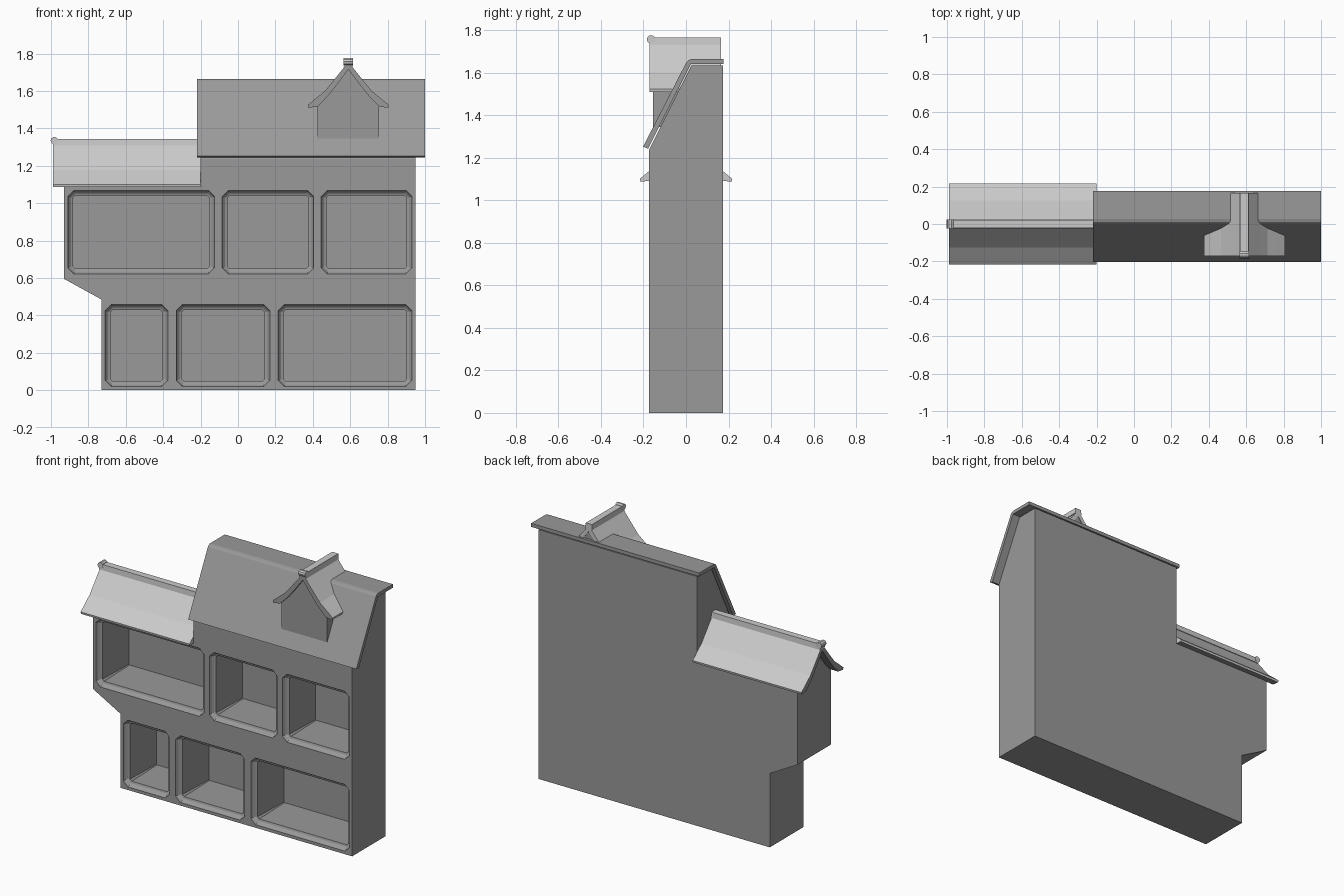
import bpy, bmesh
from math import cos, sin, pi

if "Cube" in bpy.data.objects:
    bpy.data.objects.remove(bpy.data.objects["Cube"])


def material(name, v):
    m = bpy.data.materials.new(name)
    m.diffuse_color = (v, v, v, 1)
    m.use_nodes = True
    m.node_tree.nodes["Principled BSDF"].inputs["Base Color"].default_value = m.diffuse_color
    return m


DARK = material("dark_grey", .32)
LIGHT = material("light_grey", .8)


def finish(bm, name, mats=(DARK,)):
    bmesh.ops.recalc_face_normals(bm, faces=bm.faces)
    me = bpy.data.meshes.new(name)
    bm.to_mesh(me)
    bm.free()
    for m in mats:
        me.materials.append(m)
    ob = bpy.data.objects.new(name, me)
    bpy.context.collection.objects.link(ob)
    return ob


def loft(bm, rings):
    """Closed skin through a list of equal-length rings of points."""
    vs = [[bm.verts.new(p) for p in r] for r in rings]
    n = len(vs[0])
    for a, b in zip(vs, vs[1:]):
        for i in range(n):
            j = (i + 1) % n
            bm.faces.new((a[i], a[j], b[j], b[i]))
    bm.faces.new(vs[0])
    bm.faces.new(vs[-1])


def prism(name, pts, a, b, axis, mats=(DARK,)):
    """Extrude a (horizontal, z) profile from a to b along x or y."""
    at = (lambda h, z, t: (t, h, z)) if axis == 'x' else (lambda h, z, t: (h, t, z))
    bm = bmesh.new()
    loft(bm, [[at(h, z, t) for h, z in pts] for t in (a, b)])
    return finish(bm, name, mats)


def mirrored(half, c, z0):
    """Half profile from apex outward -> full line left to right."""
    left = [(c - h, z0 + z) for h, z in reversed(half)]
    return left + [(c + h, z0 + z) for h, z in half[1:]]


# Flared gable section: outer skin and underside, height above eave
OUTER = [(0, .245), (.08, .145), (.125, .09), (.174, .05), (.217, .014)]
UNDER = [(0, .205), (.065, .118), (.11, .062), (.165, .006), (.214, 0)]


def gable(name, c, z0, a, b, axis, wall_a, wall_b, wall_half, wall_z):
    roof = prism(name + "_roof", mirrored(OUTER, c, z0) + mirrored(UNDER, c, z0)[::-1],
                 a, b, axis, (LIGHT, DARK))
    # underside and outer end are dark, like the walls
    n = len(roof.data.polygons) - 2
    for i in [*range(9, n - 1), n]:
        roof.data.polygons[i].material_index = 1
    # wall filling the gable
    top = mirrored(UNDER[:4], c, z0 + .004)
    top = [(max(c - wall_half, min(c + wall_half, h)), z) for h, z in top]
    prism(name + "_gable_wall", top + [(c + wall_half, wall_z), (c - wall_half, wall_z)],
          wall_a, wall_b, axis)
    # ridge cap with rounded end stop
    zr = z0 + .22
    prism(name + "_ridge_cap", [(c - .025, zr), (c + .025, zr), (c + .022, zr + .036),
                                (c - .022, zr + .036)], a, b, axis, (LIGHT,))
    other = 'y' if axis == 'x' else 'x'
    knob = [(a + .008 + .02 * cos(i * pi / 5), z0 + .247 + .02 * sin(i * pi / 5))
            for i in range(10)]
    prism(name + "_ridge_stop", knob, c - .025, c + .025, other, (LIGHT,))


D = .174  # half depth of the house

# Main body with overhanging upper storey
body = prism("house_body", [(-.73, 0), (.95, 0), (.95, 1.09), (-.93, 1.09),
                            (-.93, .595), (-.73, .485)], -D, D, 'y')

# Six rooms: bevelled openings narrowing into deep boxes
ROOMS = [(x0, x1, .622, 1.068) for x0, x1 in ((-.91, -.125), (-.085, .405), (.445, .93))]
ROOMS += [(x0, x1, .02, .457) for x0, x1 in ((-.71, -.375), (-.33, .17), (.215, .93))]


def room_ring(x0, x1, z0, z1, y, inset, c):
    x0, x1, z0, z1 = x0 + inset, x1 - inset, z0 + inset, z1 - inset
    return [(x, y, z) for x, z in (
        (x0 + c, z0), (x1 - c, z0), (x1, z0 + c), (x1, z1 - c),
        (x1 - c, z1), (x0 + c, z1), (x0, z1 - c), (x0, z0 + c))]


bm = bmesh.new()
for r in ROOMS:
    loft(bm, [room_ring(*r, y, i, c) for y, i, c in (
        (-D - .05, 0, .032), (-D + .004, 0, .032), (-D + .016, .006, .028),
        (-D + .026, .016, .022), (-D + .03, .028, .012), (.13, .028, .004))])
cutter = finish(bm, "room_cutter")
cutter.hide_render = True
mod = body.modifiers.new("rooms", 'BOOLEAN')
mod.operation = 'DIFFERENCE'
mod.solver = 'EXACT'
mod.object = cutter
bpy.context.view_layer.objects.active = body
bpy.ops.object.modifier_apply(modifier=mod.name)
bpy.data.objects.remove(cutter)

# Attic storey and its half-mansard roof sheet
prism("attic_walls", [(-D, 1.09), (D, 1.09), (D, 1.635), (.026, 1.635), (-D, 1.237)],
      -.2, .95, 'x')
prism("main_roof", [(-.202, 1.252), (.002, 1.65), (.012, 1.66), (.026, 1.664), (.177, 1.664),
                    (.177, 1.641), (.022, 1.641), (-.178, 1.243)], -.22, 1.0, 'x')

# Low side wing roof and dormer share the flared gable section
gable("wing", 0, 1.087, -.99, -.2, 'x', -.93, -.2, D, 1.09)
gable("dormer", .59, 1.51, -.172, .165, 'y', -.156, .16, .165, 1.345)
